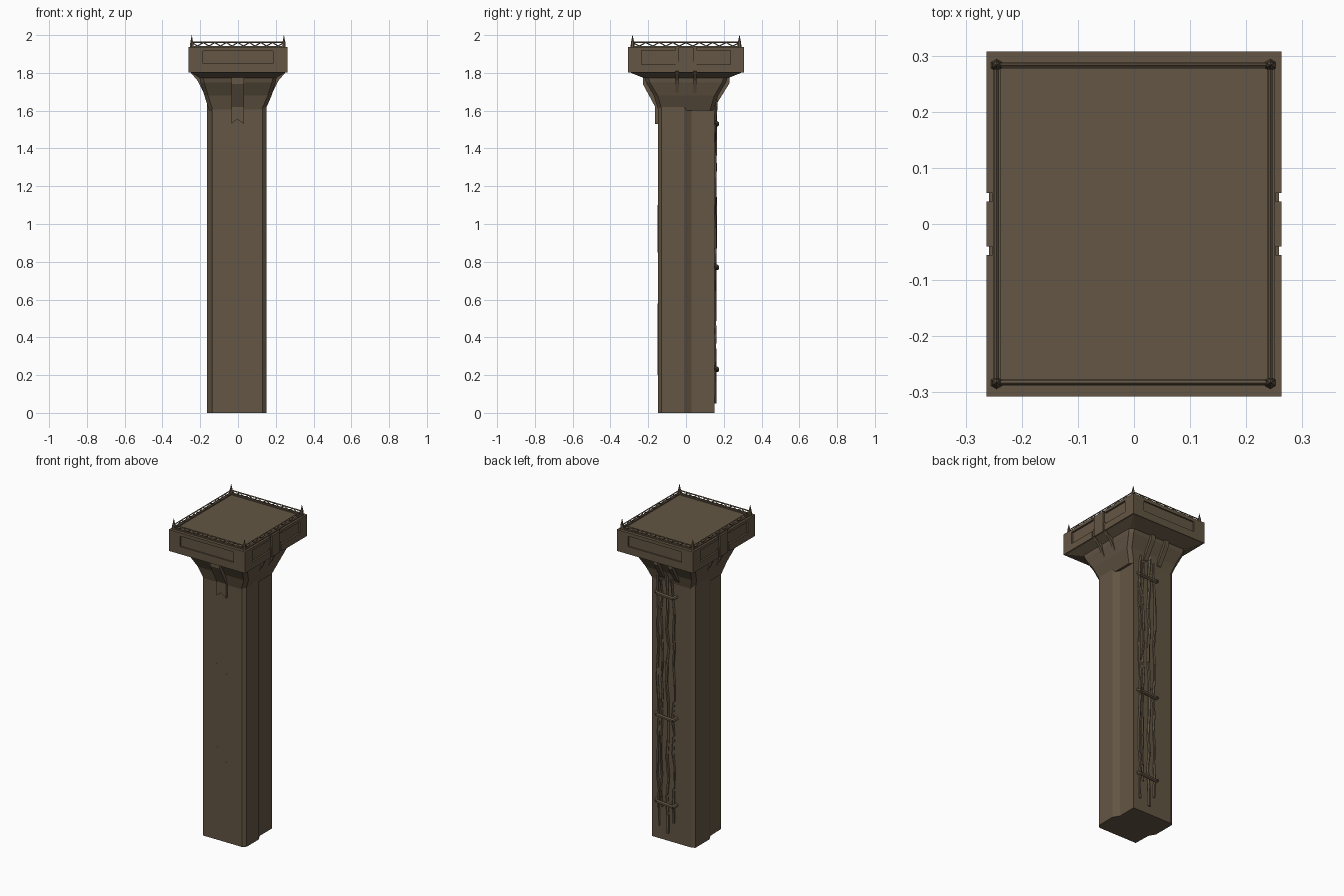
import bpy, bmesh, math, random
from mathutils import Vector

if "Cube" in bpy.data.objects:
    bpy.data.objects.remove(bpy.data.objects["Cube"])

random.seed(4)
stone = bpy.data.materials.new("brown stone")
stone.diffuse_color = (0.125, 0.092, 0.058, 1)
stone.use_nodes = True
stone.node_tree.nodes["Principled BSDF"].inputs["Base Color"].default_value = stone.diffuse_color


def finish(name, bm):
    bmesh.ops.recalc_face_normals(bm, faces=bm.faces)
    me = bpy.data.meshes.new(name)
    bm.to_mesh(me)
    bm.free()
    me.materials.append(stone)
    ob = bpy.data.objects.new(name, me)
    bpy.context.collection.objects.link(ob)
    return ob


def add_loft(bm, rings):
    vs = [[bm.verts.new(p) for p in r] for r in rings]
    n = len(vs[0])
    for a, b in zip(vs, vs[1:]):
        for i in range(n):
            bm.faces.new((a[i], a[(i + 1) % n], b[(i + 1) % n], b[i]))
    bm.faces.new(vs[0][::-1])
    bm.faces.new(vs[-1])


def rect(x, y, z, c=0.0, cx=0.0):
    """Rectangle ring with corner chamfer c."""
    pts = [(-x + c, -y), (x - c, -y), (x, -y + c), (x, y - c),
           (x - c, y), (-x + c, y), (-x, y - c), (-x, -y + c)]
    return [(cx + px, py, z) for px, py in pts]


def add_box(bm, x0, x1, y0, y1, z0, z1):
    add_loft(bm, [[(x0, y0, z), (x1, y0, z), (x1, y1, z), (x0, y1, z)] for z in (z0, z1)])


def add_prism(bm, pts, axis, lo, hi):
    """Extrude a 2D outline along the x or y axis."""
    put = (lambda p, t: (t, p[0], p[1])) if axis == 'x' else (lambda p, t: (p[0], t, p[1]))
    add_loft(bm, [[put(p, t) for p in pts] for t in (lo, hi)])


def add_rod(bm, a, b, r, sides=5, r2=None):
    a, b = Vector(a), Vector(b)
    d = b - a
    m = d.to_track_quat('Z', 'Y').to_matrix().to_4x4()
    m.translation = (a + b) / 2
    bmesh.ops.create_cone(bm, cap_ends=True, segments=sides, radius1=r,
                          radius2=r if r2 is None else r2, depth=d.length, matrix=m)


# Shaft with stepped side faces
bm = bmesh.new()
prof = [(-0.137, -0.148), (0.13, -0.148), (0.151, -0.13), (0.151, -0.01), (0.128, 0.03),
        (0.128, 0.15), (-0.14, 0.15), (-0.163, 0.14), (-0.163, 0.0), (-0.14, -0.04)]
add_loft(bm, [[(x, y, z) for x, y in prof] for z in (0, 1.7)])
finish("shaft", bm)

# Flared neck under the slab
bm = bmesh.new()
add_loft(bm, [rect(0.148, 0.146, 1.6, 0.02, -0.005), rect(0.178, 0.17, 1.68, 0.02),
              rect(0.2, 0.212, 1.75, 0.02), rect(0.205, 0.222, 1.785, 0.02)])
finish("flared_neck", bm)

# Slab core with sloping underside
bm = bmesh.new()
add_loft(bm, [rect(0.2, 0.222, 1.772, 0.02), rect(0.252, 0.298, 1.803, 0.004),
              rect(0.252, 0.298, 1.936, 0.004)])
finish("slab_core", bm)

# Raised borders that leave sunken panels in the slab faces
bm = bmesh.new()
for s in (-1, 1):
    ya, yb = sorted((s * 0.295, s * 0.307))
    for x0, x1 in ((-0.262, -0.185), (0.185, 0.262)):
        add_box(bm, x0, x1, ya, yb, 1.803, 1.936)
    add_box(bm, -0.185, 0.185, ya, yb, 1.803, 1.85)
    add_box(bm, -0.185, 0.185, ya, yb, 1.915, 1.936)
    xa, xb = sorted((s * 0.25, s * 0.263))
    for t in (-1, 1):
        for p, q, z0, z1 in ((0.235, 0.307, 1.803, 1.936), (0.055, 0.235, 1.803, 1.845),
                             (0.055, 0.235, 1.918, 1.936)):
            y0, y1 = sorted((t * p, t * q))
            add_box(bm, xa, xb, y0, y1, z0, z1)
    add_box(bm, xa, xb, -0.04, 0.04, 1.803, 1.934)
finish("slab_borders", bm)

# Low curb around the top
bm = bmesh.new()
for s in (-1, 1):
    add_box(bm, *sorted((s * 0.238, s * 0.25)), -0.288, 0.288, 1.93, 1.943)
    add_box(bm, -0.25, 0.25, *sorted((s * 0.276, s * 0.288)), 1.93, 1.943)
finish("top_curb", bm)

# Lattice railing
bm = bmesh.new()
corners = [Vector(p) for p in ((-0.245, -0.283, 0), (0.243, -0.283, 0),
                               (0.243, 0.283, 0), (-0.245, 0.283, 0))]
lo, hi = Vector((0, 0, 1.942)), Vector((0, 0, 1.961))
for i in range(4):
    a, b = corners[i], corners[(i + 1) % 4]
    add_rod(bm, a + hi, b + hi, 0.004, 4)
    n = 16
    for k in range(n):
        p, q = a.lerp(b, k / n), a.lerp(b, (k + 1) / n)
        add_rod(bm, p + (lo if k % 2 else hi), q + (hi if k % 2 else lo), 0.003, 4)
finish("lattice_railing", bm)

# Corner spikes
bm = bmesh.new()
for c in corners:
    add_rod(bm, c + Vector((0, 0, 1.935)), c + Vector((0, 0, 1.968)), 0.011, 6, 0.008)
    add_rod(bm, c + Vector((0, 0, 1.968)), c + Vector((0, 0, 2.0)), 0.007, 6, 0.0005)
finish("corner_spikes", bm)

# Forked bracket on the front
bm = bmesh.new()
add_prism(bm, [(-0.035, 1.53), (-0.005, 1.555), (0.032, 1.53), (0.032, 1.64), (-0.035, 1.64)],
          'y', -0.163, -0.14)
add_prism(bm, [(-0.14, 1.62), (-0.163, 1.62), (-0.228, 1.74), (-0.228, 1.785), (-0.14, 1.785)],
          'x', -0.035, 0.032)
finish("front_bracket", bm)

# Thin ribs on the sides and the back
bm = bmesh.new()
for s in (-1, 1):
    for y in (-0.047, 0.047):
        add_prism(bm, [(s * 0.12, 1.64), (s * 0.165, 1.66), (s * 0.215, 1.76),
                       (s * 0.258, 1.81), (s * 0.258, 1.86), (s * 0.12, 1.86)],
                  'y', y - 0.008, y + 0.008)
for x in (-0.05, 0.05):
    add_prism(bm, [(0.12, 1.62), (0.165, 1.64), (0.23, 1.745), (0.23, 1.785), (0.12, 1.785)],
              'x', x - 0.014, x + 0.014)
finish("neck_ribs", bm)

# Cables running down the back
bm = bmesh.new()
for x, r, z0, z1 in ((0.085, 0.008, 0.08, 1.66), (0.06, 0.007, 0.2, 1.62),
                     (0.02, 0.009, 0.05, 1.68), (-0.02, 0.008, 0.12, 1.64)):
    n = 14
    pts = [Vector((x + random.uniform(-0.007, 0.007), 0.153 + random.uniform(-0.004, 0.003),
                   z0 + (z1 - z0) * k / n)) for k in range(n + 1)]
    pts[-1].y = 0.16
    for p, q in zip(pts, pts[1:]):
        add_rod(bm, p, q, r)
finish("back_cables", bm)

# Clamps holding the cables
bm = bmesh.new()
for z in (0.23, 0.77, 1.53):
    path = [(0.1, 0.147, z + 0.012), (0.085, 0.164, z + 0.004), (-0.025, 0.164, z - 0.004),
            (-0.045, 0.147, z + 0.012)]
    for p, q in zip(path, path[1:]):
        add_rod(bm, p, q, 0.011, 6)
finish("cable_clamps", bm)

# Hairline cracks as thin slivers on the shaft front and slab top
bm = bmesh.new()
for x, z0, z1 in ((-0.04, 0.9, 1.1), (0.025, 0.2, 0.5), (0.025, 0.85, 1.05), (-0.04, 0.45, 0.58)):
    add_box(bm, x - 0.003, x + 0.003, -0.150, -0.145, z0, z1)
finish("surface_seams", bm)
